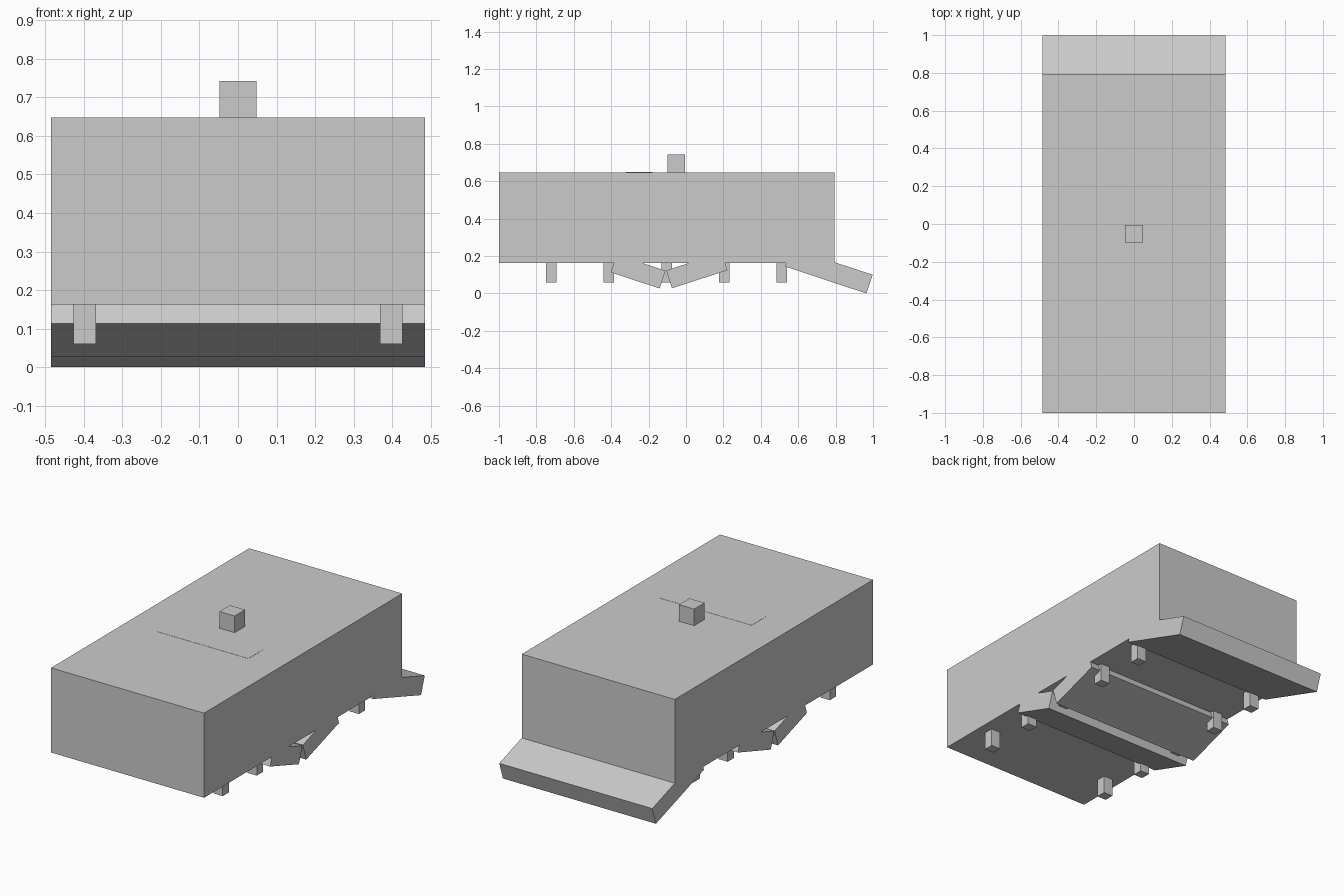
import bpy
from math import radians
from mathutils import Matrix, Vector

if "Cube" in bpy.data.objects:
    bpy.data.objects.remove(bpy.data.objects["Cube"], do_unlink=True)

grey = bpy.data.materials.new("plain_grey")
grey.use_nodes = True
colour = (0.6, 0.6, 0.6, 1)
grey.diffuse_color = colour
grey.node_tree.nodes["Principled BSDF"].inputs["Base Color"].default_value = colour


def box(name, centre, size, tilt=0):
    """Box of the given size, tilted about the x axis."""
    bpy.ops.mesh.primitive_cube_add(size=1)
    ob = bpy.context.object
    ob.name = ob.data.name = name
    ob.data.transform(Matrix.Diagonal((*size, 1)))
    ob.rotation_euler.x = radians(tilt)
    ob.location = centre
    ob.data.materials.append(grey)
    return ob


WIDTH = 0.97


def board(name, y, z, length, tilt, thickness=0.1):
    """Full-width slanted board, placed by its lower front corner."""
    turn = Matrix.Rotation(radians(tilt), 3, 'X')
    centre = Vector((0, y, z)) + turn @ Vector((0, length / 2, thickness / 2))
    box(name, centre, (WIDTH, length, thickness), tilt)


# Main body, top knob and flush top panel
box("body", (0, -0.103, 0.405), (WIDTH, 1.794, 0.485))
box("top_knob", (0, -0.052, 0.695), (0.096, 0.094, 0.096))
box("top_panel", (0, -0.25, 0.6455), (0.58, 0.14, 0.006))

# Slanted boards under the body, and the ramp at the back
board("front_board", -0.402, 0.113, 0.275, -18.3)
board("middle_board", -0.075, 0.028, 0.312, 18)
board("rear_ramp", 0.53, 0.144, 0.458, -18.3, 0.105)

# Five pairs of short legs
for i in range(5):
    for side, x in (("left", 0.398), ("right", -0.398)):
        box(f"{side}_leg_{i + 1}", (x, -0.72 + 0.308 * i, 0.115), (0.058, 0.056, 0.11))
